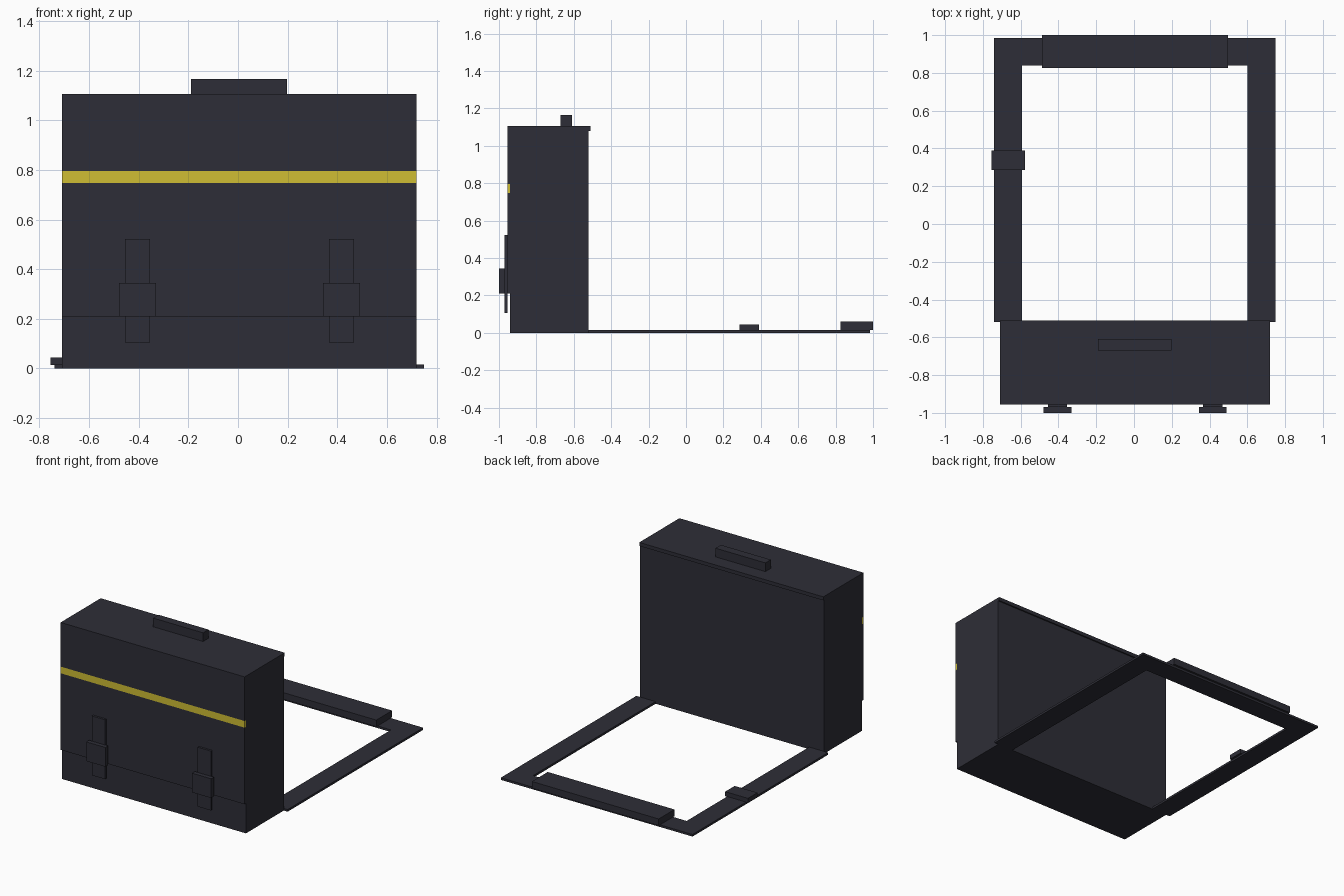
import bpy, bmesh
from mathutils import Vector

if "Cube" in bpy.data.objects:
    bpy.data.objects.remove(bpy.data.objects["Cube"])


def material(name, rgb):
    m = bpy.data.materials.new(name)
    m.diffuse_color = (*rgb, 1)
    m.use_nodes = True
    m.node_tree.nodes["Principled BSDF"].inputs["Base Color"].default_value = m.diffuse_color
    return m


DARK = material("dark_fabric", (0.027, 0.027, 0.038))
YELLOW = material("yellow_stripe", (0.62, 0.51, 0.034))


def finish(bm, name, mats):
    bmesh.ops.recalc_face_normals(bm, faces=bm.faces)
    me = bpy.data.meshes.new(name)
    bm.to_mesh(me)
    bm.free()
    for m in mats:
        me.materials.append(m)
    ob = bpy.data.objects.new(name, me)
    bpy.context.collection.objects.link(ob)
    return ob


def extrude(points, direction):
    bm = bmesh.new()
    face = bm.faces.new([bm.verts.new(p) for p in points])
    res = bmesh.ops.extrude_face_region(bm, geom=[face], use_keep_orig=True)
    verts = [g for g in res["geom"] if isinstance(g, bmesh.types.BMVert)]
    bmesh.ops.translate(bm, verts=verts, vec=Vector(direction))
    return bm


def box(name, x0, x1, y0, y1, z0, z1):
    pts = [(x0, y0, z0), (x1, y0, z0), (x1, y1, z0), (x0, y1, z0)]
    return finish(extrude(pts, (0, 0, z1 - z0)), name, [DARK])


X0, X1 = -0.71, 0.72

# Bag body
box("bag_body", X0, X1, -0.94, -0.52, 0, 1.08)

# Flap: covers the front and top, overhanging a little at the back
profile = [(-0.955, 0.21), (-0.955, 1.105), (-0.51, 1.105),
           (-0.51, 1.08), (-0.94, 1.08), (-0.94, 0.21)]
bm = extrude([(X0, y, z) for y, z in profile], (X1 - X0, 0, 0))
for z in (0.748, 0.795):  # cut the stripe band into the flap
    bmesh.ops.bisect_plane(bm, geom=bm.verts[:] + bm.edges[:] + bm.faces[:],
                           plane_co=(0, 0, z), plane_no=(0, 0, 1))
for f in bm.faces:
    if all(0.747 < v.co.z < 0.796 for v in f.verts):
        f.material_index = 1
finish(bm, "flap", [DARK, YELLOW])

# Carry handle
box("handle", -0.19, 0.198, -0.67, -0.61, 1.105, 1.166)

# Closure straps and buckles
for side, cx in (("left", -0.405), ("right", 0.417)):
    box(side + "_closure_strap", cx - 0.051, cx + 0.051, -0.97, -0.955, 0.105, 0.522)
    box(side + "_buckle", cx - 0.074, cx + 0.074, -1.0, -0.968, 0.21, 0.345)

# Shoulder strap lying flat behind the bag
loop = [(-0.74, -0.52), (-0.74, 0.985), (0.75, 0.985), (0.75, -0.52),
        (0.60, -0.52), (0.60, 0.84), (-0.593, 0.84), (-0.593, -0.52)]
finish(extrude([(x, y, 0) for x, y in loop], (0, 0, 0.015)), "shoulder_strap", [DARK])

# Shoulder pad and strap adjuster
box("shoulder_pad", -0.488, 0.497, 0.825, 1.0, 0.015, 0.062)
box("strap_adjuster", -0.755, -0.578, 0.285, 0.39, 0.013, 0.045)
